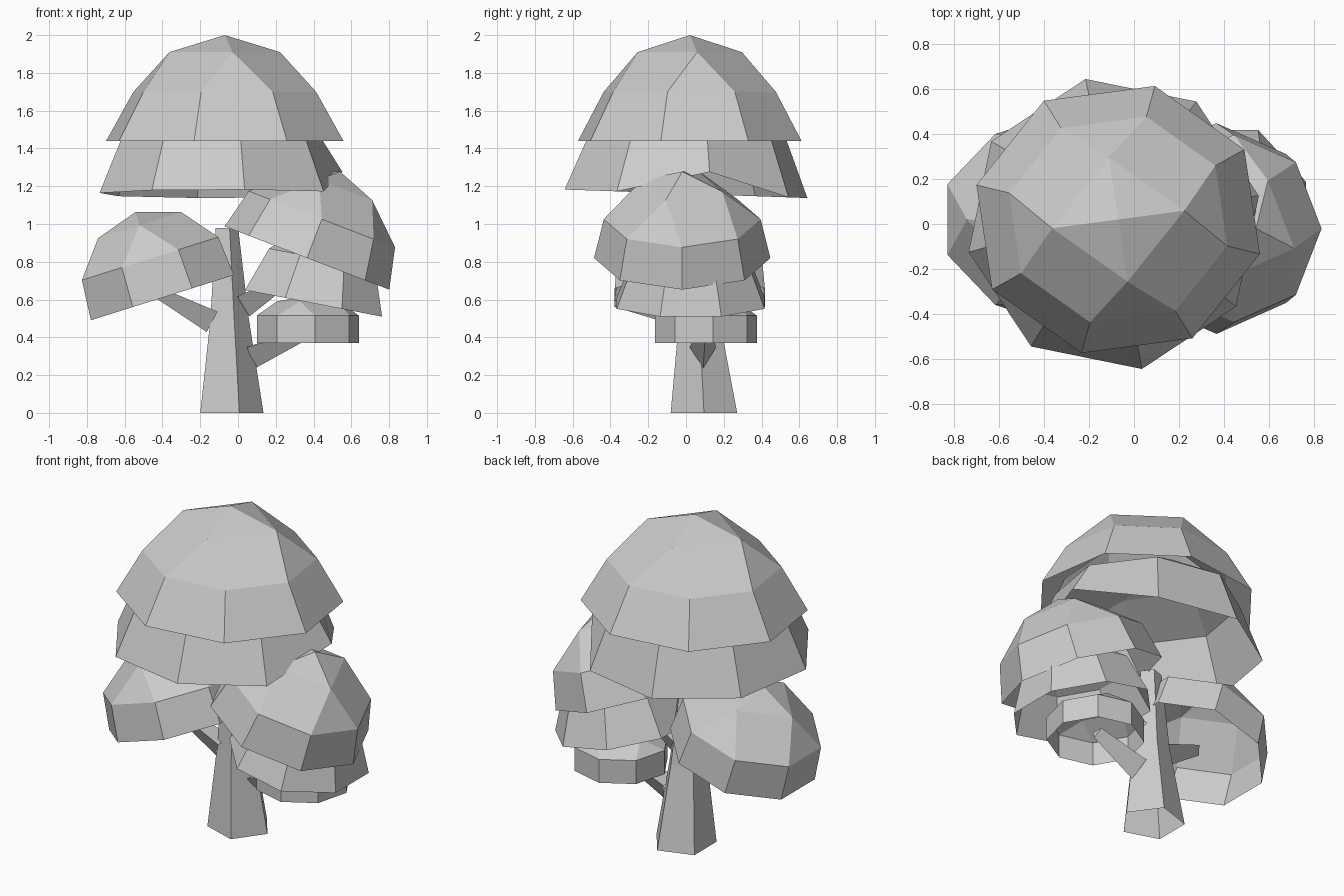
import bpy, bmesh
from math import radians, sin, cos
from mathutils import Vector, Matrix, Quaternion

if "Cube" in bpy.data.objects:
    bpy.data.objects.remove(bpy.data.objects["Cube"])


def finish(bm, name):
    bmesh.ops.recalc_face_normals(bm, faces=bm.faces[:])
    me = bpy.data.meshes.new(name)
    bm.to_mesh(me)
    bm.free()
    ob = bpy.data.objects.new(name, me)
    bpy.context.collection.objects.link(ob)
    return ob


def dome(name, centre, rings, height, phase=0, tilt_y=0, tilt_x=0, sx=1, sy=1, lift=None):
    """Open leaf shell: 8-point rim, 8-point shoulder, 4-point crown ring, apex.
    rings = (radius, height) for rim, shoulder, crown."""
    bm = bmesh.new()
    m = (Matrix.Translation(centre) @ Matrix.Rotation(radians(tilt_y), 4, 'Y')
         @ Matrix.Rotation(radians(tilt_x), 4, 'X'))

    def ring(r, h, n, a0):
        out = []
        for i in range(n):
            a = radians(a0 + 360 * i / n)
            out.append(bm.verts.new(m @ Vector((r * sx * cos(a), r * sy * sin(a), h))))
        return out

    rim = ring(*rings[0], 8, phase)
    mid = ring(*rings[1], 8, phase)
    top = ring(*rings[2], 4, phase - 22.5)
    apex = bm.verts.new(m @ Vector((0, 0, height)))
    for i in range(8):
        j = (i + 1) % 8
        bm.faces.new((rim[i], rim[j], mid[j], mid[i]))
    for i in range(4):
        j = (i + 1) % 4
        a, b, c = mid[2 * i - 1], mid[2 * i], mid[2 * i + 1]
        bm.faces.new((a, b, top[i]))
        bm.faces.new((b, c, top[j], top[i]))
        bm.faces.new((top[i], top[j], apex))
    if lift:
        rim[lift[0]].co.z += lift[1]
    return finish(bm, name)


def tube(name, sections, sides, a0=0, axis=None):
    """Tapering limb through (centre, radius) sections, closed at the far end."""
    bm = bmesh.new()
    q = axis.to_track_quat('Z', 'Y') if axis else Quaternion()
    rows = []
    for c, r in sections:
        rows.append([bm.verts.new(Vector(c) + q @ Vector((
            r * cos(radians(a0 + 360 * i / sides)),
            r * sin(radians(a0 + 360 * i / sides)), 0))) for i in range(sides)])
    for lo, hi in zip(rows, rows[1:]):
        for i in range(sides):
            j = (i + 1) % sides
            bm.faces.new((lo[i], lo[j], hi[j], hi[i]))
    bm.faces.new(rows[-1])
    return finish(bm, name)


def branch(name, a, b, r0, r1, a0):
    return tube(name, [(a, r0), (b, r1)], 3, a0, Vector(b) - Vector(a))


# Trunk
tube("trunk", [((-.05, .095, 0), .185), ((-.055, .07, .5), .112), ((-.065, .06, .98), .066)], 5)

# Branches, each with an edge facing down
branch("left_branch", (-.13, .03, .50), (-.45, .01, .66), .08, .035, 270)
branch("lower_right_branch", (.06, .09, .31), (.36, .10, .43), .08, .04, 270)
branch("upper_right_branch", (.02, .05, .58), (.26, .04, .72), .08, .04, 270)

# Main crown: upper dome over a wider skirt
dome("crown_top", (-.07, .02, 1.44), ((.63, 0), (.485, .26), (.287, .47)), .56,
     phase=30.5, sx=1.03, sy=.97)
dome("crown_skirt", (-.09, 0, 1.16), ((.655, 0), (.52, .33), (.28, .46)), .52,
     phase=11, tilt_x=-2, lift=(0, .12))

# Right-hand leaf clusters, stacked
dome("right_cluster_top", (.365, -.02, .82), ((.467, 0), (.415, .22), (.23, .41)), .49,
     phase=0, tilt_y=21)
dome("right_cluster_middle", (.40, .025, .58), ((.40, 0), (.31, .24), (.17, .34)), .39,
     phase=22.5, tilt_y=11, sy=1.06)
dome("right_cluster_bottom", (.37, .105, .37), ((.273, 0), (.273, .145), (.17, .22)), .25,
     phase=8)

# Left-hand leaf cluster
dome("left_cluster", (-.40, .02, .61), ((.43, 0), (.41, .217), (.23, .403)), .475,
     phase=22.5, tilt_y=-17.5)
